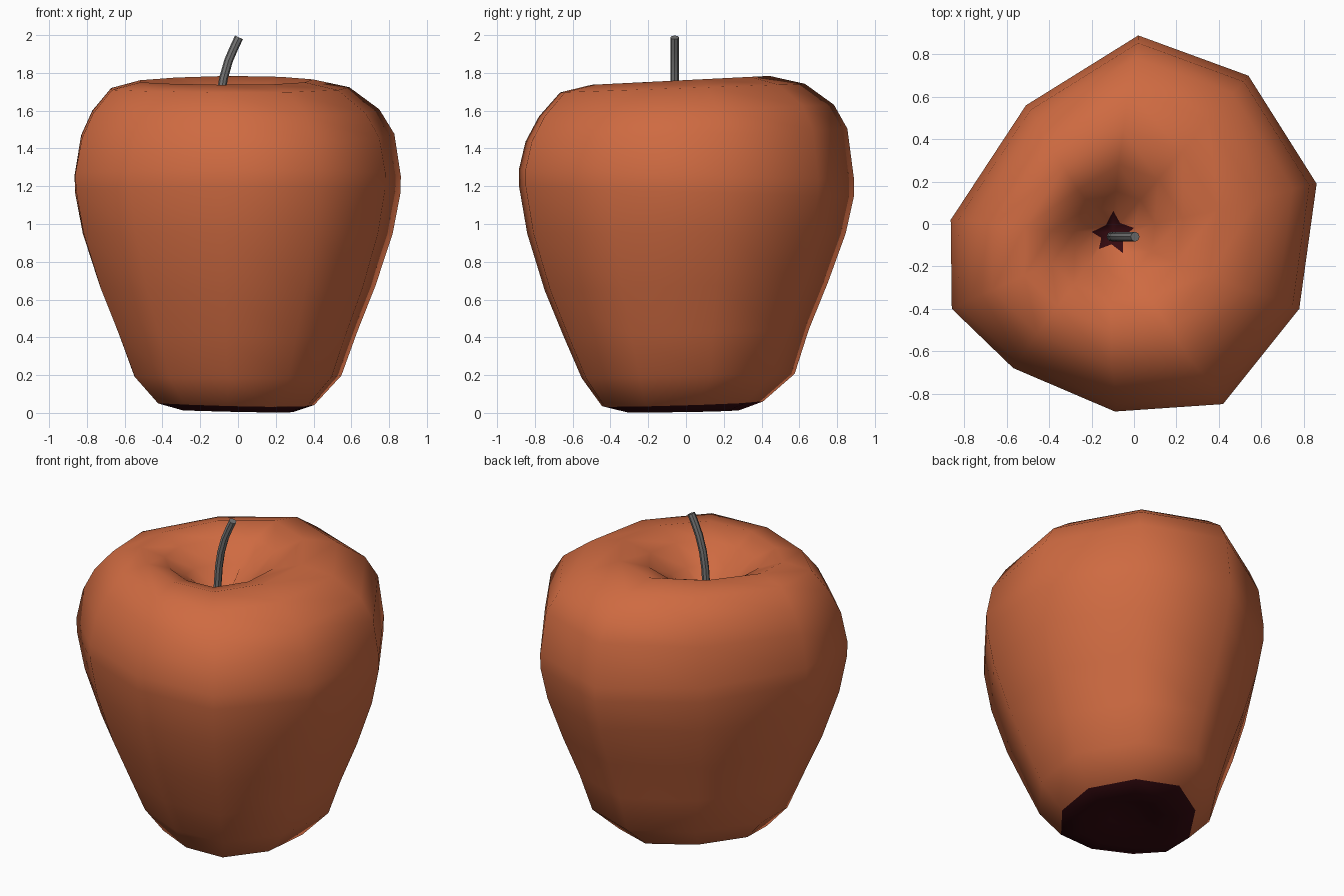
import bpy
import bmesh

if "Cube" in bpy.data.objects:
    bpy.data.objects.remove(bpy.data.objects["Cube"])


def material(name, rgb):
    m = bpy.data.materials.new(name)
    m.diffuse_color = (*rgb, 1)
    m.use_nodes = True
    m.node_tree.nodes["Principled BSDF"].inputs["Base Color"].default_value = m.diffuse_color
    return m


SKIN = material("orange_red_skin", (0.62, 0.145, 0.053))
DARK = material("dark_core", (0.035, 0.003, 0.005))
GREY = material("grey_stem", (0.18, 0.18, 0.18))

# Ten-sided outline seen from above, clockwise from the back
OUTLINE = [(0.02, 0.89), (0.54, 0.70), (0.862, 0.19), (0.78, -0.40), (0.42, -0.85),
           (-0.09, -0.885), (-0.57, -0.68), (-0.86, -0.40), (-0.865, 0.02), (-0.51, 0.56)]

# Rings: outline scale, height, x shift, y shift, tilt in x, tilt in y
RINGS = [
    (0.16, 0.050, 0.00, 0.00, 0.00, 0.00),
    (0.34, 0.010, 0.00, -0.02, -0.02, 0.015),
    (0.48, 0.048, -0.01, -0.02, -0.02, 0.03),
    (0.635, 0.195, 0.00, 0.01, 0.00, 0.02),
    (0.73, 0.42, 0.00, 0.00, 0.00, 0.03),
    (0.845, 0.67, 0.00, 0.00, 0.00, 0.03),
    (0.95, 0.95, 0.00, 0.00, 0.00, 0.00),
    (0.998, 1.17, 0.00, 0.00, 0.00, -0.03),
    (1.0, 1.26, 0.00, 0.00, 0.00, -0.03),
    (0.96, 1.47, 0.00, 0.00, 0.00, 0.04),
    (0.88, 1.60, -0.01, 0.00, 0.00, 0.04),
    (0.73, 1.72, -0.04, -0.02, 0.00, 0.035),
    (0.53, 1.762, -0.06, -0.03, 0.00, 0.05),
    (0.36, 1.71, -0.08, -0.04, 0.00, 0.05),
    (0.22, 1.60, -0.09, -0.04, 0.00, 0.03),
    (0.115, 1.48, -0.10, -0.04, 0.00, 0.00),
]

# Fruit body with dimple and dark ends
bm = bmesh.new()
loops = []
for k, (s, z, dx, dy, tx, ty) in enumerate(RINGS):
    loop = []
    for i, (x, y) in enumerate(OUTLINE):
        # the innermost dimple ring is star shaped
        f = s * (0.55 if k == len(RINGS) - 1 and i % 2 else 1)
        px, py = x * f + dx, y * f + dy
        loop.append(bm.verts.new((px, py, z + tx * px + ty * py)))
    loops.append(loop)

n = len(OUTLINE)
for k in range(len(loops) - 1):
    a, b = loops[k], loops[k + 1]
    for i in range(n):
        j = (i + 1) % n
        face = bm.faces.new((a[i], b[i], b[j], a[j]))
        face.material_index = 1 if k < 2 else 0
for loop, centre in ((loops[0], (0, 0, 0.07)), (loops[-1], (-0.1, -0.04, 1.43))):
    c = bm.verts.new(centre)
    for i in range(n):
        bm.faces.new((c, loop[i], loop[(i + 1) % n])).material_index = 1
bmesh.ops.recalc_face_normals(bm, faces=bm.faces[:])
for face in bm.faces:
    face.smooth = True
mesh = bpy.data.meshes.new("fruit_body")
bm.to_mesh(mesh)
bm.free()
mesh.materials.append(SKIN)
mesh.materials.append(DARK)
body = bpy.data.objects.new("fruit_body", mesh)
bpy.context.collection.objects.link(body)

# Curved stem
PATH = [(-0.107, 1.42), (-0.102, 1.55), (-0.093, 1.67), (-0.077, 1.77),
        (-0.05, 1.865), (-0.022, 1.93), (0.005, 1.988)]
curve = bpy.data.curves.new("stem", 'CURVE')
curve.dimensions = '3D'
curve.bevel_depth = 0.023
curve.bevel_resolution = 2
curve.use_fill_caps = True
spline = curve.splines.new('POLY')
spline.points.add(len(PATH) - 1)
for p, (x, z) in zip(spline.points, PATH):
    p.co = (x, -0.06, z, 1)
curve.materials.append(GREY)
stem = bpy.data.objects.new("stem", curve)
bpy.context.collection.objects.link(stem)
bpy.context.view_layer.objects.active = stem
stem.select_set(True)
bpy.ops.object.convert(target='MESH')
bpy.ops.object.shade_smooth_by_angle()
